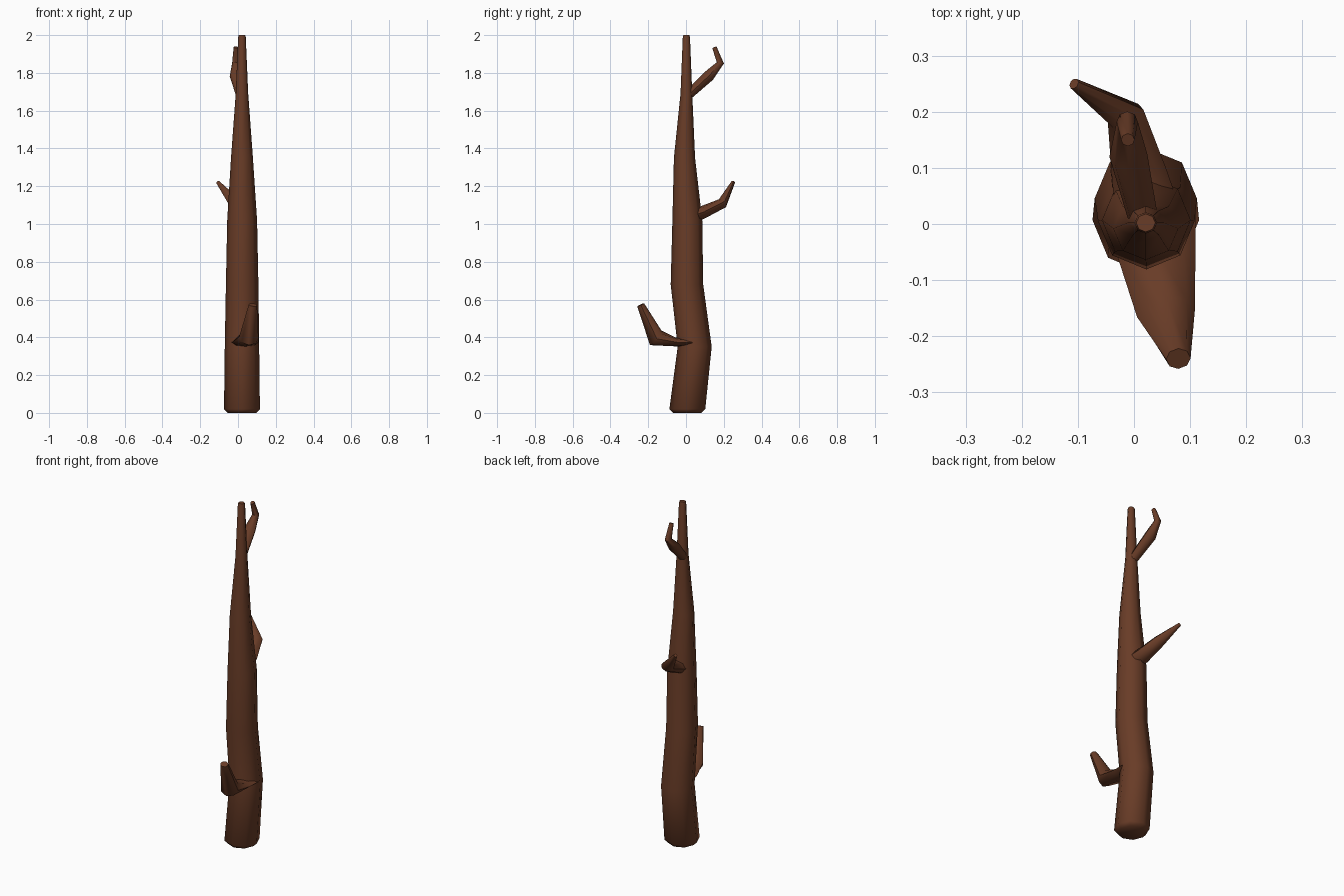
import bpy, bmesh, math
from mathutils import Vector

if "Cube" in bpy.data.objects:
    bpy.data.objects.remove(bpy.data.objects["Cube"])

bark = bpy.data.materials.new("brown bark")
bark.diffuse_color = (0.14, 0.045, 0.02, 1)
bark.use_nodes = True
bark.node_tree.nodes["Principled BSDF"].inputs["Base Color"].default_value = bark.diffuse_color


def sweep(name, nodes, level=False, sides=8):
    """Tube through nodes (x, y, z, half width, half height), capped at both ends."""
    bm = bmesh.new()
    pts = [Vector(n[:3]) for n in nodes]
    rings = []
    for i, n in enumerate(nodes):
        before = (pts[i] - pts[max(i - 1, 0)]).normalized()
        after = (pts[min(i + 1, len(pts) - 1)] - pts[i]).normalized()
        t = (before + after).normalized()
        if level:
            side, up = Vector((1, 0, 0)), Vector((0, 1, 0))
        else:
            side = (Vector((1, 0, 0)) - t * t.x).normalized()
            up = side.cross(t)
        ring = []
        for k in range(sides):
            a = 2 * math.pi * k / sides
            ring.append(bm.verts.new(pts[i] + side * n[3] * math.cos(a) + up * n[4] * math.sin(a)))
        rings.append(ring)
    for r, s in zip(rings, rings[1:]):
        for k in range(sides):
            j = (k + 1) % sides
            bm.faces.new((r[k], r[j], s[j], s[k]))
    bm.faces.new(rings[0][::-1])
    bm.faces.new(rings[-1])
    bmesh.ops.recalc_face_normals(bm, faces=bm.faces)
    me = bpy.data.meshes.new(name)
    bm.to_mesh(me)
    bm.free()
    me.materials.append(bark)
    ob = bpy.data.objects.new(name, me)
    bpy.context.collection.objects.link(ob)
    bpy.context.view_layer.objects.active = ob
    ob.select_set(True)
    bpy.ops.object.shade_smooth_by_angle(angle=math.radians(50))
    ob.select_set(False)


# Crooked tapering trunk with a softened foot
sweep("trunk", [
    (0.021, 0.007, 0.0, 0.075, 0.075),
    (0.021, 0.007, 0.02, 0.095, 0.095),
    (0.021, 0.046, 0.35, 0.091, 0.09),
    (0.022, 0.005, 0.68, 0.086, 0.086),
    (0.022, 0.007, 1.02, 0.079, 0.079),
    (0.021, -0.008, 1.35, 0.058, 0.056),
    (0.021, 0.002, 1.69, 0.033, 0.031),
    (0.021, 0.002, 1.99, 0.02, 0.019),
    (0.021, 0.002, 2.0, 0.017, 0.016),
], level=True)

# Low front branch
sweep("low_branch", [
    (0.035, 0.03, 0.372, 0.075, 0.022),
    (0.04, -0.05, 0.374, 0.07, 0.022),
    (0.057, -0.16, 0.397, 0.052, 0.049),
    (0.079, -0.24, 0.572, 0.022, 0.02),
])

# Middle back branch
sweep("middle_branch", [
    (0.02, 0.04, 1.045, 0.055, 0.038),
    (0.01, 0.085, 1.06, 0.05, 0.034),
    (-0.015, 0.193, 1.11, 0.035, 0.028),
    (-0.107, 0.25, 1.222, 0.01, 0.01),
])

# Top back branch
sweep("top_branch", [
    (0.015, 0.015, 1.685, 0.027, 0.024),
    (-0.01, 0.122, 1.785, 0.034, 0.03),
    (-0.012, 0.182, 1.853, 0.019, 0.019),
    (-0.011, 0.15, 1.936, 0.012, 0.012),
])
